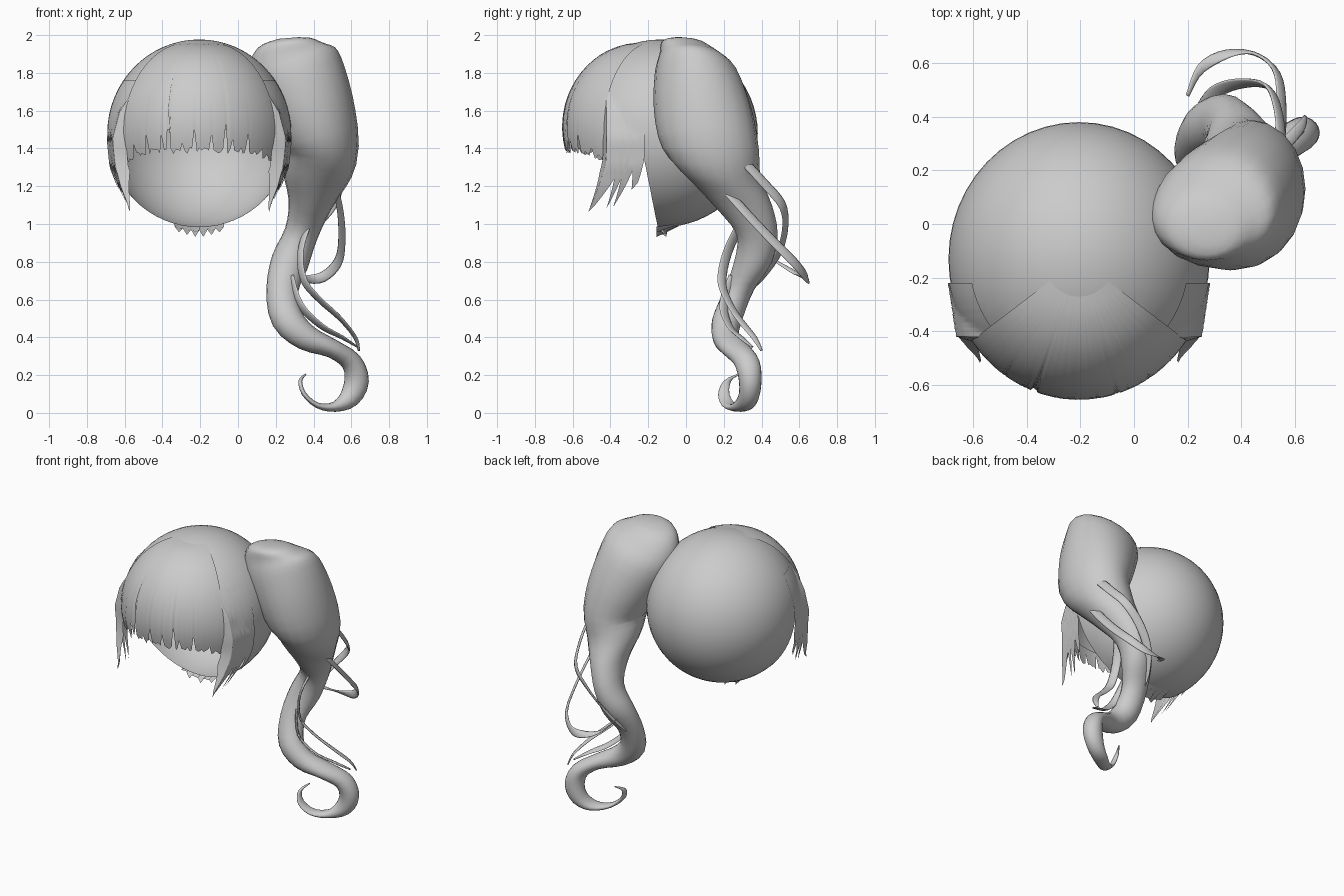
import bpy, bmesh, math, random
from mathutils import Vector

if "Cube" in bpy.data.objects:
    bpy.data.objects.remove(bpy.data.objects["Cube"])

random.seed(4)
CX, CY, CZ = -0.205, -0.13, 1.48      # centre of the hair shell
RX, RY, RZ = 0.487, 0.51, 0.497


def make(name, verts, faces):
    me = bpy.data.meshes.new(name)
    me.from_pydata([tuple(v) for v in verts], [], faces)
    me.polygons.foreach_set("use_smooth", [True] * len(me.polygons))
    ob = bpy.data.objects.new(name, me)
    bpy.context.collection.objects.link(ob)
    return ob


def grid(name, columns):
    """Sheet from a list of equal-length point columns."""
    n = len(columns[0])
    verts = [p for c in columns for p in c]
    faces = [(i * n + j, i * n + j + 1, (i + 1) * n + j + 1, (i + 1) * n + j)
             for i in range(len(columns) - 1) for j in range(n - 1)]
    return make(name, verts, faces)


def lerp_table(t, table):
    for (a, va), (b, vb) in zip(table, table[1:]):
        if t <= b:
            return va + (vb - va) * max(0, (t - a) / (b - a))
    return table[-1][1]


def spline(rows, sub):
    """Catmull-Rom resampling of rows of numbers."""
    out = []
    for i in range(len(rows) - 1):
        p0, p1 = rows[max(i - 1, 0)], rows[i]
        p2, p3 = rows[i + 1], rows[min(i + 2, len(rows) - 1)]
        for k in range(sub):
            t = k / sub
            out.append([0.5 * (2 * b + (c - a) * t + (2 * a - 5 * b + 4 * c - d) * t * t
                               + (3 * b - a - 3 * c + d) * t ** 3)
                        for a, b, c, d in zip(p0, p1, p2, p3)])
    return out + [list(rows[-1])]


def loft(name, rows, sides=20, sub=3, ref=(0, 1, 0), fixed=True):
    """Elliptical tube through rows of (x, y, z, half width, half depth)."""
    ref = Vector(ref).normalized()
    pts = spline(rows, sub)
    verts, faces = [], []
    for i, r in enumerate(pts):
        t = (Vector(pts[min(i + 1, len(pts) - 1)][:3]) - Vector(pts[max(i - 1, 0)][:3])).normalized()
        a = ref.cross(t).normalized()
        b = ref if fixed else t.cross(a)
        for k in range(sides):
            w = 2 * math.pi * k / sides
            verts.append(Vector(r[:3]) + a * r[3] * math.cos(w) + b * r[4] * math.sin(w))
    for i in range(len(pts) - 1):
        for k in range(sides):
            m = (k + 1) % sides
            faces.append((i * sides + k, i * sides + m, (i + 1) * sides + m, (i + 1) * sides + k))
    faces.append(tuple(range(sides))[::-1])
    faces.append(tuple(range(len(verts) - sides, len(verts))))
    return make(name, verts, faces)


# Hair shell: ellipsoid with the face opening cut away
bm = bmesh.new()
bmesh.ops.create_uvsphere(bm, u_segments=48, v_segments=32, radius=1)
for v in bm.verts:
    v.co = (CX + RX * v.co.x, CY + RY * v.co.y, CZ + RZ * v.co.z)
edge_p, edge_n = Vector((0, -0.2, 1.235)), Vector((0, 1, 0.2))
for p, n in ((edge_p, edge_n), (Vector((0, 0, 1.5)), Vector((0, 0, 1)))):
    bmesh.ops.bisect_plane(bm, geom=bm.verts[:] + bm.edges[:] + bm.faces[:], plane_co=p, plane_no=n)
cut = [f for f in bm.faces if f.calc_center_median().z < 1.5
       and (f.calc_center_median() - edge_p).dot(edge_n) < 0]
bmesh.ops.delete(bm, geom=cut, context='FACES')
shell = make("hair_shell", [], [])
bm.to_mesh(shell.data)
bm.free()
shell.data.polygons.foreach_set("use_smooth", [True] * len(shell.data.polygons))

# Fringe: bulged sheet with a ragged lower edge and slits
cols, N, ROWS = [], 72, 16
slits = {6: .04, 13: .11, 20: .1, 23: .2, 29: .05, 34: .11, 41: .09, 47: .17, 50: .07, 57: .11, 65: .05}
for i in range(N + 1):
    s = 2 * i / N - 1
    th = math.radians(54) * s
    zb = 1.395 - 0.05 * s ** 4 + random.uniform(-0.025, 0.012) + slits.get(i, 0)
    low = math.asin((zb - CZ) / RZ)
    top = math.radians(74)
    col = []
    for j in range(ROWS + 1):
        t = j / ROWS
        ph = top + (low - top) * t
        tt = (top - ph) / (top + 0.22)
        m = 1 + 0.012 * min(1, 4 * tt) + 0.045 * math.sin(math.pi * min(1, tt) ** 0.8) * (1 - 0.7 * s * s)
        col.append((CX + m * RX * math.sin(th) * math.cos(ph),
                    CY - m * RY * math.cos(th) * math.cos(ph), CZ + m * RZ * math.sin(ph)))
    cols.append(col)
grid("fringe", cols)

# Side locks: mirrored panels with a turned-in front edge and swept points
outline = [(-.2, 1.28), (0, 1.065), (.1, 1.1), (.28, 1.2), (.34, 1.24), (.44, 1.08),
           (.52, 1.24), (.6, 1.09), (.7, 1.2), (.76, 1.28), (.9, 1.18), (1, 1.22)]
width = [(1.08, .37), (1.2, .435), (1.3, .475), (1.45, .49), (1.6, .45), (1.76, .34)]
for side, label in ((-1, "left"), (1, "right")):
    cols = []
    for i in range(61):
        u = -0.2 + i / 50
        zb = lerp_table(u, outline)
        v, turn = max(u, 0), max(-u, 0)
        col = []
        for j in range(17):
            z = 1.76 + (zb - 1.76) * j / 16
            y = -0.42 + 0.2 * v - 0.1 * turn
            q = 1 - ((y - CY) / RY) ** 2 - ((z - CZ) / RZ) ** 2
            dx = lerp_table(z, width) - 0.03 * (1 - v) * min(1, max(0, (z - 1.08) * 5))
            if z > 1.4:
                dx = max(dx, RX * math.sqrt(max(q, 0)) + 0.006)
            dx -= 0.35 * turn
            y -= 0.09 * max(0, (1.36 - z) / 0.28) ** 1.4
            col.append((CX + side * dx, y, z))
        cols.append(col)
    grid("side_lock_" + label, cols)

# Nape: short teeth hanging from the bottom of the shell
cols = []
for i in range(13):
    dx = -0.13 + 0.26 * i / 12
    zt = CZ - RZ * math.sqrt(1 - (dx / RX) ** 2)
    drop = (0.055 - abs(dx) * 0.15) if i % 2 else 0.015
    cols.append([(CX + dx, -0.04, zt + 0.005), (CX + dx, -0.1, zt - 0.5 * drop),
                 (CX + dx, -0.155 + 0.05 * (i % 4 == 1), zt - drop)])
grid("nape_teeth", cols)

# Ponytail: one lofted mass falling into a curled tip
loft("ponytail", [
    (.27, -.04, 1.985, .05, .04), (.272, -.02, 1.965, .14, .11), (.28, .02, 1.9, .22, .16),
    (.31, .055, 1.8, .25, .22), (.385, .09, 1.6, .235, .26), (.44, .13, 1.4, .2, .255),
    (.41, .2, 1.25, .175, .195), (.38, .3, 1.1, .115, .155), (.335, .375, .95, .09, .11),
    (.275, .355, .8, .1, .1), (.235, .28, .65, .085, .08), (.26, .22, .5, .085, .08),
    (.36, .21, .4, .07, .07), (.5, .26, .34, .05, .08), (.6, .32, .27, .055, .07),
    (.628, .34, .17, .065, .06), (.59, .33, .08, .055, .055), (.51, .29, .032, .027, .055),
    (.42, .23, .04, .015, .04), (.35, .2, .1, .012, .03), (.33, .22, .17, .01, .02),
    (.36, .28, .205, .004, .005)], sides=20)

# Loose ribbons around the ponytail
strands = {
    "outer_loop_strand": [(.5, .15, 1.25), (.54, .3, 1.08), (.55, .45, .92), (.53, .57, .8),
                          (.45, .635, .72), (.35, .635, .71), (.25, .58, .74), (.2, .48, .8)],
    "inner_loop_strand": [(.55, .28, 1.36), (.54, .41, 1.22), (.5, .51, 1.1), (.4, .525, .98),
                          (.3, .49, .85), (.23, .4, .72), (.2, .3, .62)],
    "lower_strand": [(.38, .3, 1.02), (.33, .22, .85), (.35, .19, .7), (.43, .22, .6),
                     (.54, .28, .5), (.62, .36, .4), (.64, .4, .33)],
    "short_strand": [(.28, .25, .72), (.33, .2, .57), (.44, .23, .46), (.55, .29, .4), (.63, .35, .35)],
}
for name, path in strands.items():
    n = len(path) - 1
    rows = [p + (0.03 * (1 - 0.7 * (i / n) ** 4), 0.008 * (1 - 0.5 * (i / n) ** 3))
            for i, p in enumerate(path)]
    loft(name, rows, sides=8, sub=4, ref=(0.75, 0.6, 0.25), fixed=False)
